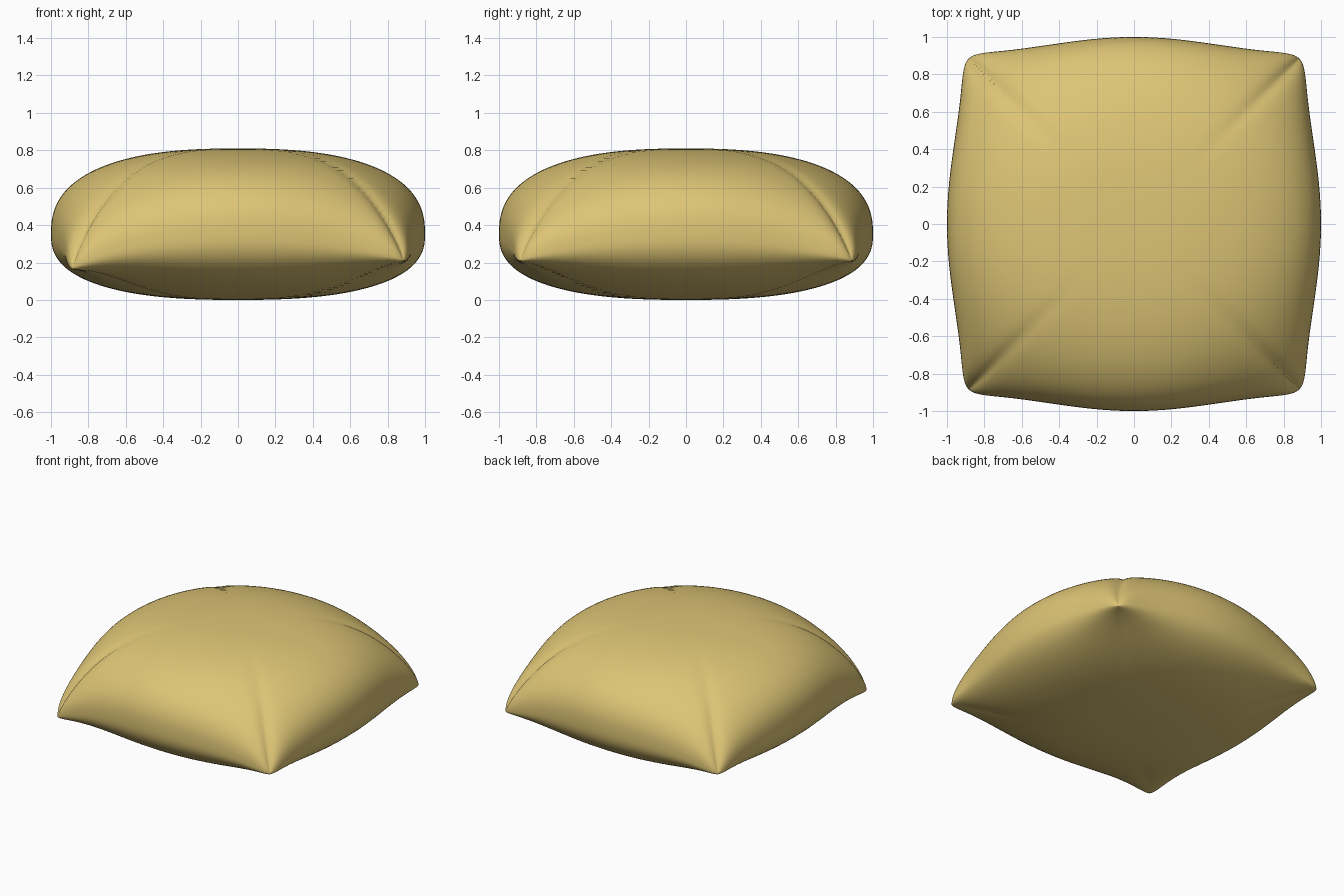
import bpy, bmesh, math

if "Cube" in bpy.data.objects:
    bpy.data.objects.remove(bpy.data.objects["Cube"])

P = 2.5          # fullness of the cushion profile
SEAM = 0.35      # seam height at mid-side
TOP, BOTTOM = 0.46, 0.35
SEGMENTS = 72


def puff(s):
    return max(0.0, 1 - abs(s) ** P) ** (1 / P)


def cushion_point(a, b, upper):
    # cluster points towards the rim so the rounded edge stays smooth
    s, t = math.sin(math.pi * a / 2), math.sin(math.pi * b / 2)
    # pinched square outline with rounded corners
    n = 20
    big = max(abs(s), abs(t))
    k = big / (abs(s) ** n + abs(t) ** n) ** (1 / n) if big > 1e-6 else 1
    x = s * k * (1 - 0.085 * math.sin(math.pi * t / 2) ** 2)
    y = t * k * (1 - 0.085 * math.sin(math.pi * s / 2) ** 2)
    # seam droops to the corners, one corner a little lower
    w = (s * t) ** 2
    low = w * w if s < 0 and t < 0 else 0
    seam = SEAM - 0.14 * w - 0.04 * low
    f = puff(s) * puff(t)
    if upper:
        return x, y, seam + TOP * f
    return x, y, seam - BOTTOM * f * (1 - 0.5 * w + 0.3 * low)


# two sheets joined at the seam
bm = bmesh.new()
for upper in (True, False):
    sheet = bmesh.ops.create_grid(bm, x_segments=SEGMENTS, y_segments=SEGMENTS, size=1)
    for v in sheet["verts"]:
        a, b = (max(-1, min(1, c)) for c in v.co[:2])
        v.co = cushion_point(a, b, upper)
bmesh.ops.remove_doubles(bm, verts=bm.verts, dist=0.0002)
bmesh.ops.recalc_face_normals(bm, faces=bm.faces)
for face in bm.faces:
    face.smooth = True
mesh = bpy.data.meshes.new("cushion")
bm.to_mesh(mesh)
bm.free()
cushion = bpy.data.objects.new("cushion", mesh)
bpy.context.collection.objects.link(cushion)

# fabric colour
fabric = bpy.data.materials.new("yellow_fabric")
fabric.diffuse_color = (0.73, 0.56, 0.18, 1)
fabric.use_nodes = True
fabric.node_tree.nodes["Principled BSDF"].inputs["Base Color"].default_value = fabric.diffuse_color
mesh.materials.append(fabric)
